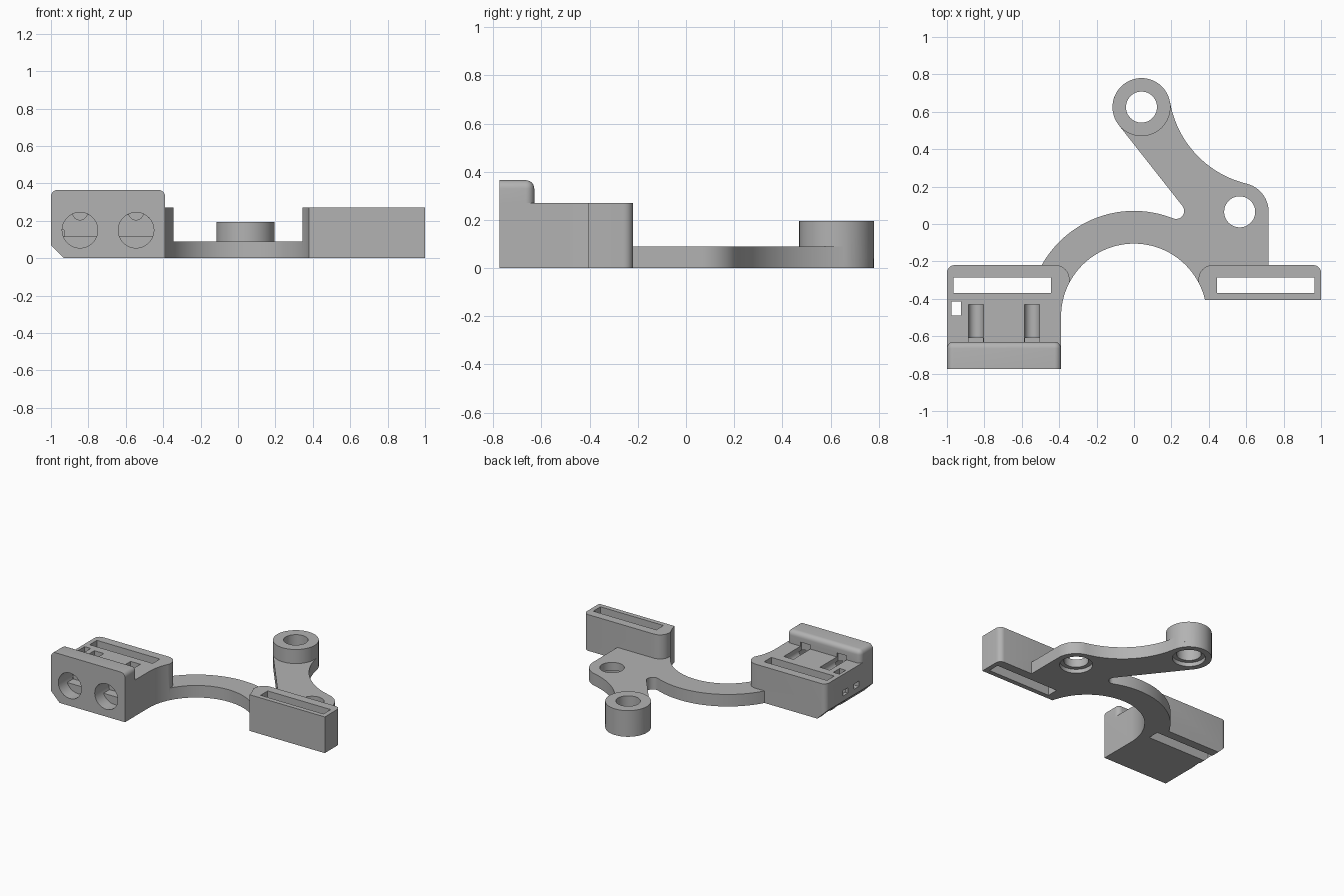
import bpy, bmesh
from math import sin, cos, radians, pi

if "Cube" in bpy.data.objects:
    bpy.data.objects.remove(bpy.data.objects["Cube"])

grey = bpy.data.materials.new("grey plastic")
grey.use_nodes = True
colour = (0.45, 0.45, 0.45, 1)
grey.diffuse_color = colour
grey.node_tree.nodes["Principled BSDF"].inputs["Base Color"].default_value = colour


def arc(cx, cy, r, a0, a1, n=16):
    steps = [radians(a0 + (a1 - a0) * i / n) for i in range(n + 1)]
    return [(cx + r * cos(a), cy + r * sin(a)) for a in steps]


def finish(name, bm):
    bmesh.ops.recalc_face_normals(bm, faces=bm.faces)
    mesh = bpy.data.meshes.new(name)
    bm.to_mesh(mesh)
    bm.free()
    mesh.materials.append(grey)
    ob = bpy.data.objects.new(name, mesh)
    bpy.context.collection.objects.link(ob)
    return ob


def prism(name, pts, lo, hi, along_y=False):
    """Extrude a flat outline along z, or an x-z outline along y."""
    bm = bmesh.new()
    verts = [bm.verts.new((a, lo, b) if along_y else (a, b, lo)) for a, b in pts]
    face = bm.faces.new(verts)
    grown = bmesh.ops.extrude_face_region(bm, geom=[face])["geom"]
    move = (0, hi - lo, 0) if along_y else (0, 0, hi - lo)
    bmesh.ops.translate(bm, vec=move, verts=[g for g in grown if isinstance(g, bmesh.types.BMVert)])
    return finish(name, bm)


def rod(name, a, b, r, lo, hi, along_y=False, n=48):
    return prism(name, arc(a, b, r, 0, 360 - 360 / n, n - 1), lo, hi, along_y)


def box(name, x0, x1, y0, y1, z0, z1):
    return prism(name, [(x0, y0), (x1, y0), (x1, y1), (x0, y1)], z0, z1)


def combine(body, other, operation):
    mod = body.modifiers.new(operation.lower(), "BOOLEAN")
    mod.operation = operation
    mod.solver = "EXACT"
    mod.object = other
    bpy.context.view_layer.objects.active = body
    bpy.ops.object.modifier_apply(modifier=mod.name)
    bpy.data.objects.remove(other)


def cut(other):
    combine(bracket, other, "DIFFERENCE")


# Flat arm plate: hinge corner, concave side, boss end, inner fillet, curved bridge
bx, by, hx, hy, r = 0.04, 0.625, 0.565, 0.065, 0.155
outline = [(-0.495, -0.33), (0.72, -0.33)]
outline += arc(hx, hy, r, 0, 76.5)
outline += arc(0.728, 0.744, 0.543, 256.5, 189.8, 24)[1:-1]
outline += arc(bx, by, r, 9.8, 218, 32)
outline += arc(0.225, 0.07, 0.043, 38, -112)
outline += arc(0, -0.495, 0.565, 68, 151, 40)[1:]
bracket = prism("mounting_bracket", outline, 0, 0.09)
combine(bracket, rod("boss", bx, by, r, 0.04, 0.195, n=64), "UNION")

# Strap blocks at both sides
right_end = [(-1, -0.775), (-0.39, -0.775), (-0.39, -0.48), (-0.345, -0.45)]
right_end += arc(-0.42, -0.295, 0.075, 0, 90, 8) + arc(-0.96, -0.26, 0.04, 90, 180, 6)
combine(bracket, prism("socket_block", right_end, 0, 0.27), "UNION")
left_end = [(0.345, -0.405), (1, -0.405)]
left_end += arc(0.96, -0.26, 0.04, 0, 90, 6) + arc(0.42, -0.295, 0.075, 90, 180, 8)
combine(bracket, prism("strap_block", left_end, 0, 0.27), "UNION")

# Raised lip with rounded top and rear edges
lip = box("lip", -1, -0.39, -0.775, -0.63, 0.15, 0.365)
bm = bmesh.new()
bm.from_mesh(lip.data)
soft = [e for e in bm.edges if all(v.co.z > 0.2 for v in e.verts) and any(v.co.y > -0.7 for v in e.verts)]
soft += [e for e in bm.edges if all(v.co.y > -0.7 for v in e.verts)
         and abs(e.verts[0].co.z - e.verts[1].co.z) > 0.1]
bmesh.ops.bevel(bm, geom=soft, offset=0.035, segments=6, profile=0.5, affect="EDGES")
bm.to_mesh(lip.data)
bm.free()
combine(bracket, lip, "UNION")

# Round clearance under the bridge, and the lower outer chamfer
cut(rod("clearance", 0, -0.495, 0.39, -0.1, 0.5, n=128))
cut(prism("chamfer", [(-1.1, -0.1), (-0.83, -0.1), (-1.1, 0.17)], -1, 0, True))

# Strap slots
for side in (-1, 1):
    x0, x1 = sorted((side * 0.445, side * 0.965))
    cut(box("slot", x0, x1, -0.37, -0.285, -0.1, 0.5))

# Screw holes, wider from below
for x, y in ((bx, by), (hx, hy)):
    cut(rod("hole", x, y, 0.083, -0.1, 0.5))
    cut(rod("counterbore", x, y, 0.112, -0.1, 0.03))

# Stepped front sockets with half-round grooves behind them
for x in (-0.845, -0.545):
    cut(rod("socket", x, 0.15, 0.095, -0.9, -0.68, True))
    upper = arc(x, 0.15, 0.095, -21.6, 201.6, 32)
    cut(prism("deep_socket", upper, -0.7, -0.61, True))
    groove = arc(x, 0.245, 0.04, 180, 360, 16) + [(x + 0.04, 0.3), (x - 0.04, 0.3)]
    cut(prism("groove", groove, -0.64, -0.43, True))

# Small tie channel and side windows
cut(box("tie_hole", -0.975, -0.925, -0.49, -0.415, -0.1, 0.5))
for y in (-0.45, -0.58):
    cut(box("window", -1.1, -0.93, y - 0.03, y + 0.03, 0.11, 0.15))

bpy.ops.object.select_all(action="DESELECT")
bracket.select_set(True)
bpy.context.view_layer.objects.active = bracket
bpy.ops.object.shade_smooth_by_angle(angle=radians(30))
